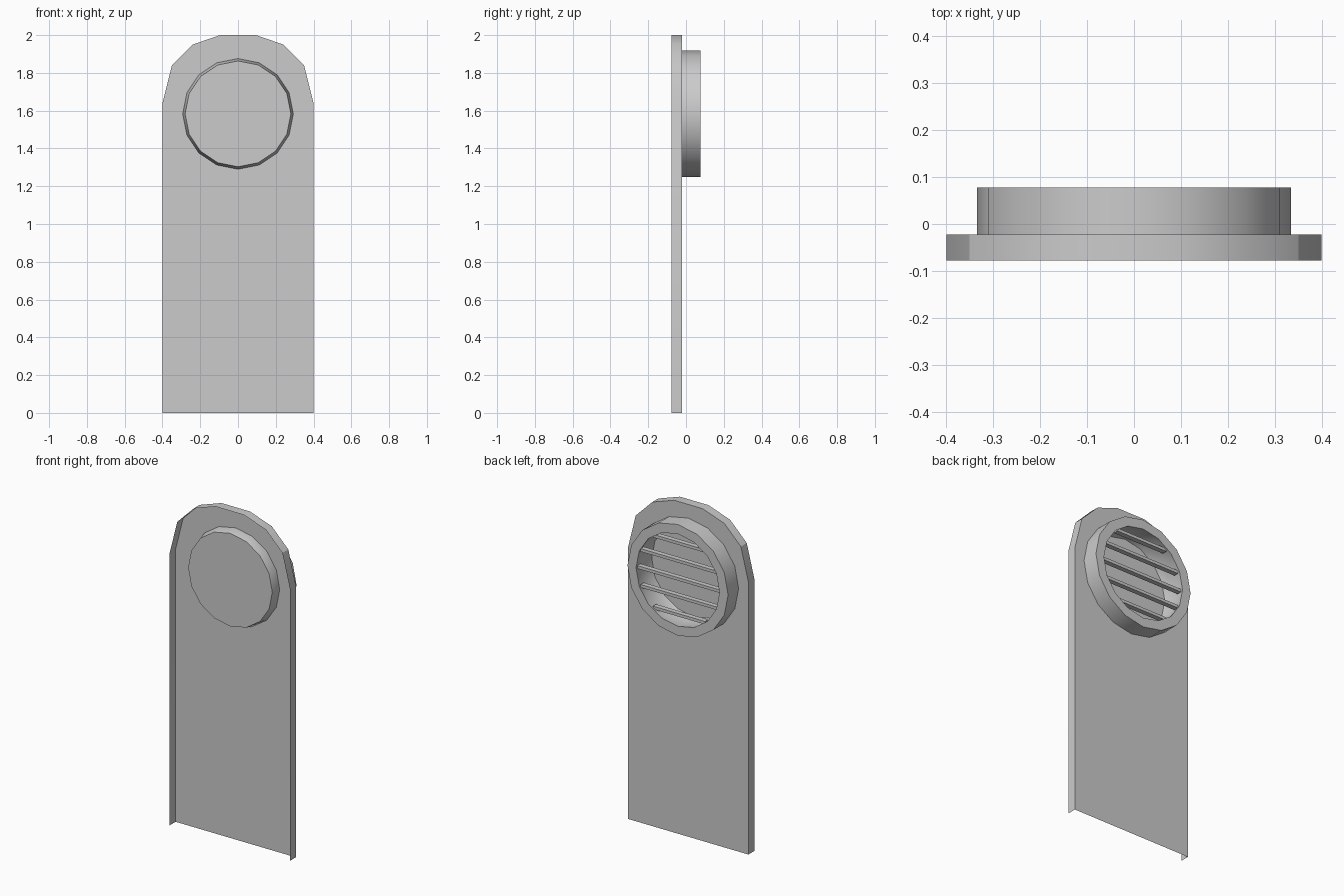
import bpy, bmesh, math

if "Cube" in bpy.data.objects:
    bpy.data.objects.remove(bpy.data.objects["Cube"])

CZ = 1.583          # height of the round vent's centre
SEG = 16            # sides of the round parts
Y_PLATE, Y_FRONT, Y_BACK = -0.022, -0.078, 0.078


def finish(bm, name):
    bmesh.ops.recalc_face_normals(bm, faces=bm.faces)
    me = bpy.data.meshes.new(name)
    bm.to_mesh(me)
    bm.free()
    ob = bpy.data.objects.new(name, me)
    bpy.context.collection.objects.link(ob)
    bpy.context.view_layer.objects.active = ob
    ob.select_set(True)
    bpy.ops.object.shade_smooth_by_angle(angle=math.radians(30))
    ob.select_set(False)
    return ob


def circle(bm, r, y):
    return [bm.verts.new((r * math.cos(2 * math.pi * i / SEG), y,
                          CZ + r * math.sin(2 * math.pi * i / SEG)))
            for i in range(SEG)]


def loop_edges(bm, vs):
    return [bm.edges.new((vs[i], vs[(i + 1) % len(vs)])) for i in range(len(vs))]


def lathe(name, profile, cap):
    # sweep a (radius, y) profile around the vent axis
    bm = bmesh.new()
    rings = [circle(bm, r, y) for r, y in profile]
    for a, b in zip(rings, rings[1:]):
        for i in range(SEG):
            j = (i + 1) % SEG
            bm.faces.new((a[i], a[j], b[j], b[i]))
    if cap:
        bm.faces.new(rings[-1])
    return finish(bm, name)


# arched plate with a round hole, and a skirt along the sides and top
half = [(0.4, 0), (0.4, 1.64), (0.35, 1.84), (0.24, 1.95), (0.095, 2.0)]
outline = half + [(-x, z) for x, z in reversed(half)]
bm = bmesh.new()
back = [bm.verts.new((x, Y_PLATE, z)) for x, z in outline]
hole = circle(bm, 0.293, Y_PLATE)
edges = loop_edges(bm, back) + loop_edges(bm, hole)
bmesh.ops.triangle_fill(bm, edges=edges, use_beauty=True,
                        use_dissolve=False, normal=(0, 1, 0))
front = [bm.verts.new((x, Y_FRONT, z)) for x, z in outline]
for i in range(len(outline) - 1):
    bm.faces.new((back[i], back[i + 1], front[i + 1], front[i]))
finish(bm, "arched_plate")

# round collar on the back, running inwards into a closed cup at the front
lathe("vent_collar", [(0.335, Y_PLATE), (0.335, Y_BACK), (0.278, Y_BACK)], False)
lathe("vent_cup", [(0.278, Y_BACK), (0.293, Y_PLATE), (0.28, -0.074)], True)

# horizontal slats across the opening
for k in range(-2, 3):
    dz = k * 0.108
    w = math.sqrt(0.277 ** 2 - dz ** 2)
    bm = bmesh.new()
    bmesh.ops.create_cube(bm, size=1)
    for v in bm.verts:
        v.co = (v.co.x * 2 * w, 0.052 + v.co.y * 0.03, CZ + dz + v.co.z * 0.018)
    finish(bm, "vent_slat_%d" % (k + 3))
